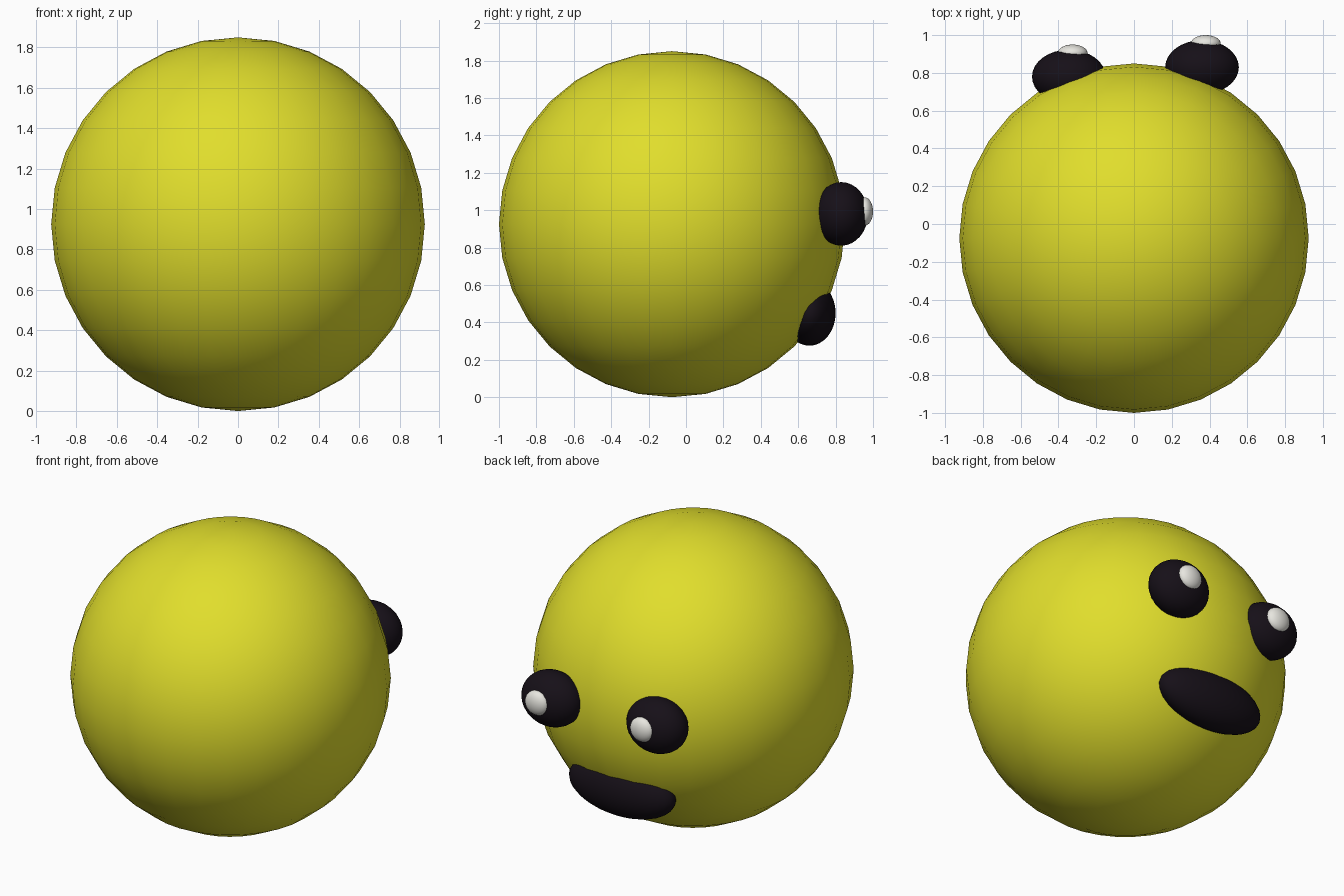
import bpy

if "Cube" in bpy.data.objects:
    bpy.data.objects.remove(bpy.data.objects["Cube"])


def material(name, rgb):
    m = bpy.data.materials.new(name)
    m.diffuse_color = (*rgb, 1)
    m.use_nodes = True
    m.node_tree.nodes["Principled BSDF"].inputs["Base Color"].default_value = m.diffuse_color
    return m


yellow = material("yellow", (0.75, 0.73, 0.025))
black = material("black", (0.008, 0.005, 0.009))
white = material("white", (0.8, 0.79, 0.74))


def ball(name, centre, radii, mat):
    """Smooth ellipsoid from a UV sphere."""
    bpy.ops.mesh.primitive_uv_sphere_add(segments=32, ring_count=16, radius=1, location=centre)
    ob = bpy.context.object
    ob.name = name
    ob.scale = radii
    bpy.ops.object.transform_apply(location=False, rotation=False, scale=True)
    bpy.ops.object.shade_smooth()
    ob.data.materials.append(mat)
    return ob


# Round head
ball("head", (0, -0.075, 0.925), (0.925, 0.925, 0.925), yellow)

# Eyes with highlights, on the back (+y) side, one set slightly deeper
for side, x, y in (("right", 0.36, 0.83), ("left", -0.345, 0.78)):
    ball(side + "_eye", (x, y, 0.98), (0.195, 0.143, 0.17), black)
    ball(side + "_eye_highlight", (x + 0.02, y + 0.125, 0.993), (0.079, 0.045, 0.076), white)

# Wide open mouth
ball("mouth", (-0.015, 0.66, 0.45), (0.365, 0.14, 0.175), black)
